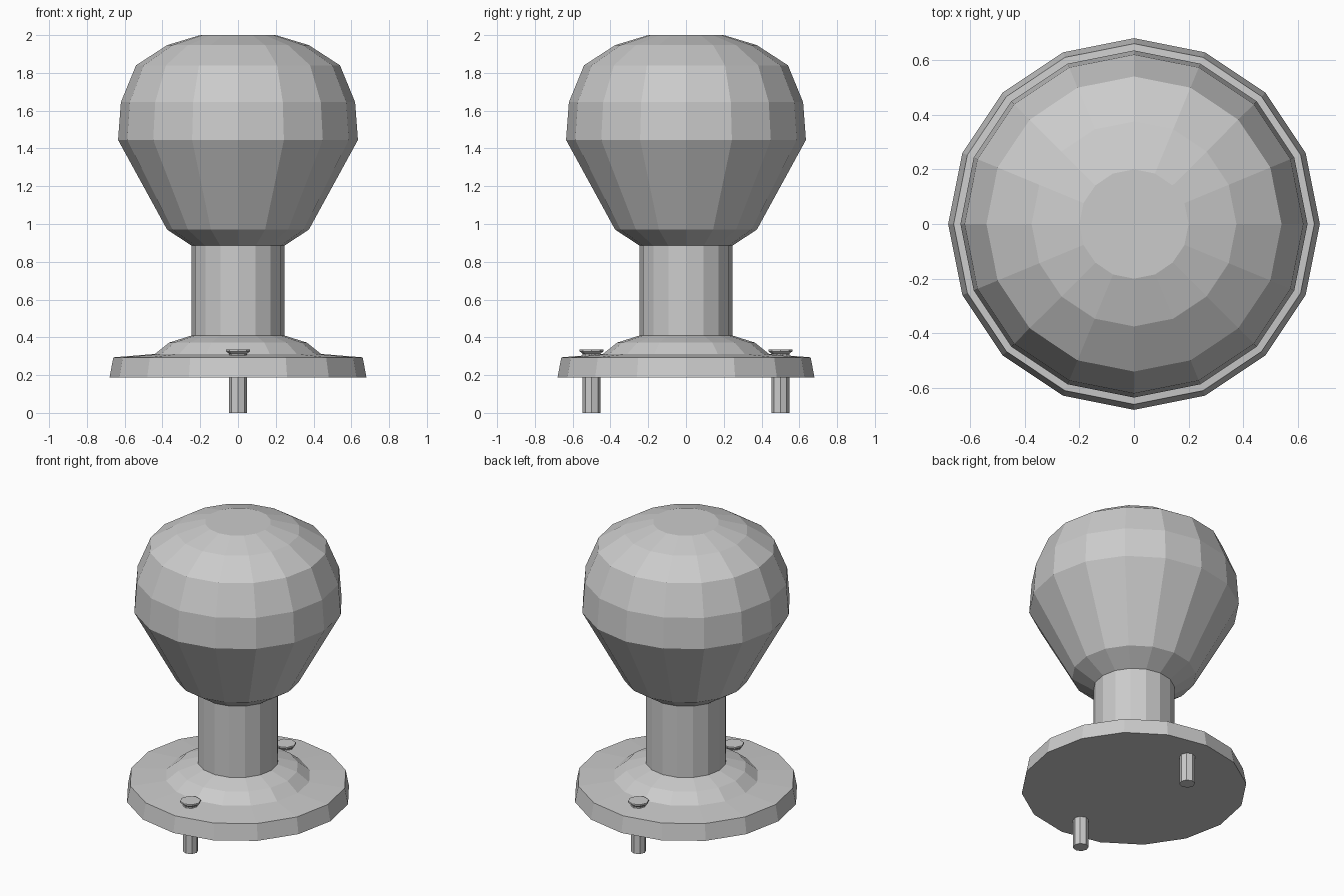
import bpy, bmesh
from math import cos, sin, tau

if "Cube" in bpy.data.objects:
    bpy.data.objects.remove(bpy.data.objects["Cube"])


def lathe(name, profile, sides, x=0, y=0):
    """Closed faceted solid turned about z from (radius, height) pairs, bottom to top."""
    bm = bmesh.new()
    rings = [[bm.verts.new((x + r * cos(tau * i / sides), y + r * sin(tau * i / sides), z))
              for i in range(sides)] for r, z in profile]
    for a, b in zip(rings, rings[1:]):
        for i in range(sides):
            j = (i + 1) % sides
            bm.faces.new((a[i], a[j], b[j], b[i]))
    bm.faces.new(rings[0][::-1])
    bm.faces.new(rings[-1])
    mesh = bpy.data.meshes.new(name)
    bm.to_mesh(mesh)
    bm.free()
    obj = bpy.data.objects.new(name, mesh)
    bpy.context.collection.objects.link(obj)
    return obj


# Knob, neck, flare and mounting plate in one turned profile
lathe("door_knob", [
    (0.68, 0.188), (0.66, 0.294), (0.44, 0.312), (0.365, 0.372), (0.245, 0.41),
    (0.245, 0.885), (0.375, 0.97), (0.635, 1.445), (0.62, 1.645),
    (0.54, 1.84), (0.375, 1.947), (0.20, 2.0)], 16)

# Two mounting screws through the plate
for label, y in (("front", -0.5), ("back", 0.5)):
    lathe(label + "_screw_shaft", [(0.047, 0), (0.047, 0.315)], 8, y=y)
    lathe(label + "_screw_head", [(0.04, 0.307), (0.063, 0.326), (0.063, 0.336)], 8, y=y)
